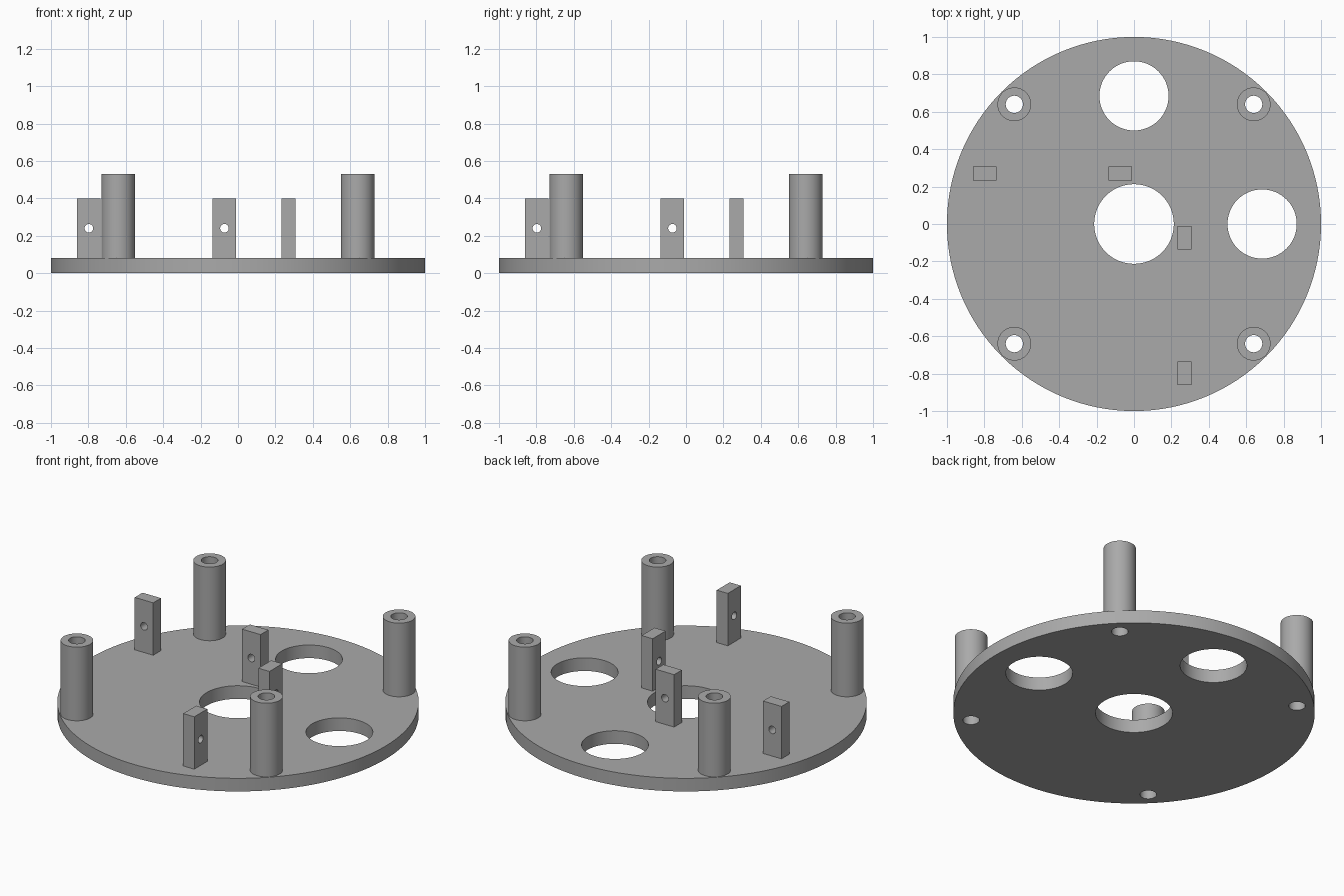
import bpy
import math
from mathutils import Vector

cube = bpy.data.objects.get("Cube")
if cube:
    bpy.data.objects.remove(cube, do_unlink=True)

PLATE_TOP = 0.08
POST_TOP = 0.53
TAB_TOP = 0.4

grey = bpy.data.materials.new("plain grey")
grey.use_nodes = True
grey.diffuse_color = (0.4, 0.4, 0.4, 1)
grey.node_tree.nodes["Principled BSDF"].inputs["Base Color"].default_value = grey.diffuse_color


def cylinder(name, centre, radius, depth, sides=64, axis="Z"):
    turn = {"X": (0, math.pi / 2, 0), "Y": (math.pi / 2, 0, 0), "Z": (0, 0, 0)}[axis]
    bpy.ops.mesh.primitive_cylinder_add(vertices=sides, radius=radius, depth=depth,
                                        location=centre, rotation=turn)
    obj = bpy.context.object
    obj.name = name
    return obj


def box(name, low, high):
    low, high = Vector(low), Vector(high)
    bpy.ops.mesh.primitive_cube_add(size=1, location=(low + high) / 2)
    obj = bpy.context.object
    obj.name = name
    obj.scale = high - low
    bpy.ops.object.transform_apply(location=False, rotation=False, scale=True)
    return obj


def activate(obj):
    bpy.ops.object.select_all(action="DESELECT")
    obj.select_set(True)
    bpy.context.view_layer.objects.active = obj


def finish(obj, cutters):
    """Cut the holes, then colour and shade the part."""
    for cutter in cutters:
        activate(obj)
        mod = obj.modifiers.new("hole", "BOOLEAN")
        mod.operation = "DIFFERENCE"
        mod.solver = "EXACT"
        mod.object = cutter
        bpy.ops.object.modifier_apply(modifier=mod.name)
        bpy.data.objects.remove(cutter, do_unlink=True)
    obj.data.materials.clear()
    obj.data.materials.append(grey)
    activate(obj)
    bpy.ops.object.shade_smooth_by_angle(angle=math.radians(30))


corners = {"front_left": (0.64, -0.64), "front_right": (-0.64, -0.64),
           "back_left": (0.64, 0.64), "back_right": (-0.64, 0.64)}

# Round base plate with three large openings and four screw holes
plate = cylinder("base_plate", (0, 0, PLATE_TOP / 2), 1, PLATE_TOP, 128)
openings = [(0, 0, 0.213), (0, 0.685, 0.185), (0.685, 0, 0.185)]
openings += [(x, y, 0.046) for x, y in corners.values()]
finish(plate, [cylinder("cutter", (x, y, 0), r, 1) for x, y, r in openings])

# Hollow standoff posts
for place, (x, y) in corners.items():
    post = cylinder(place + "_post", (x, y, (PLATE_TOP + POST_TOP) / 2), 0.09,
                    POST_TOP - PLATE_TOP)
    finish(post, [cylinder("cutter", (x, y, 0), 0.046, 2)])

# Upright tabs with a cross hole: one pair along x, one pair along y
for place, start in (("outer", -0.86), ("inner", -0.135)):
    end = start + 0.125
    middle = (start + end) / 2
    tab = box(place + "_back_tab", (start, 0.232, PLATE_TOP), (end, 0.307, TAB_TOP))
    finish(tab, [cylinder("cutter", (middle, 0.27, 0.24), 0.023, 0.3, 32, "Y")])
    tab = box(place + "_front_tab", (0.232, start, PLATE_TOP), (0.307, end, TAB_TOP))
    finish(tab, [cylinder("cutter", (0.27, middle, 0.24), 0.023, 0.3, 32, "X")])
